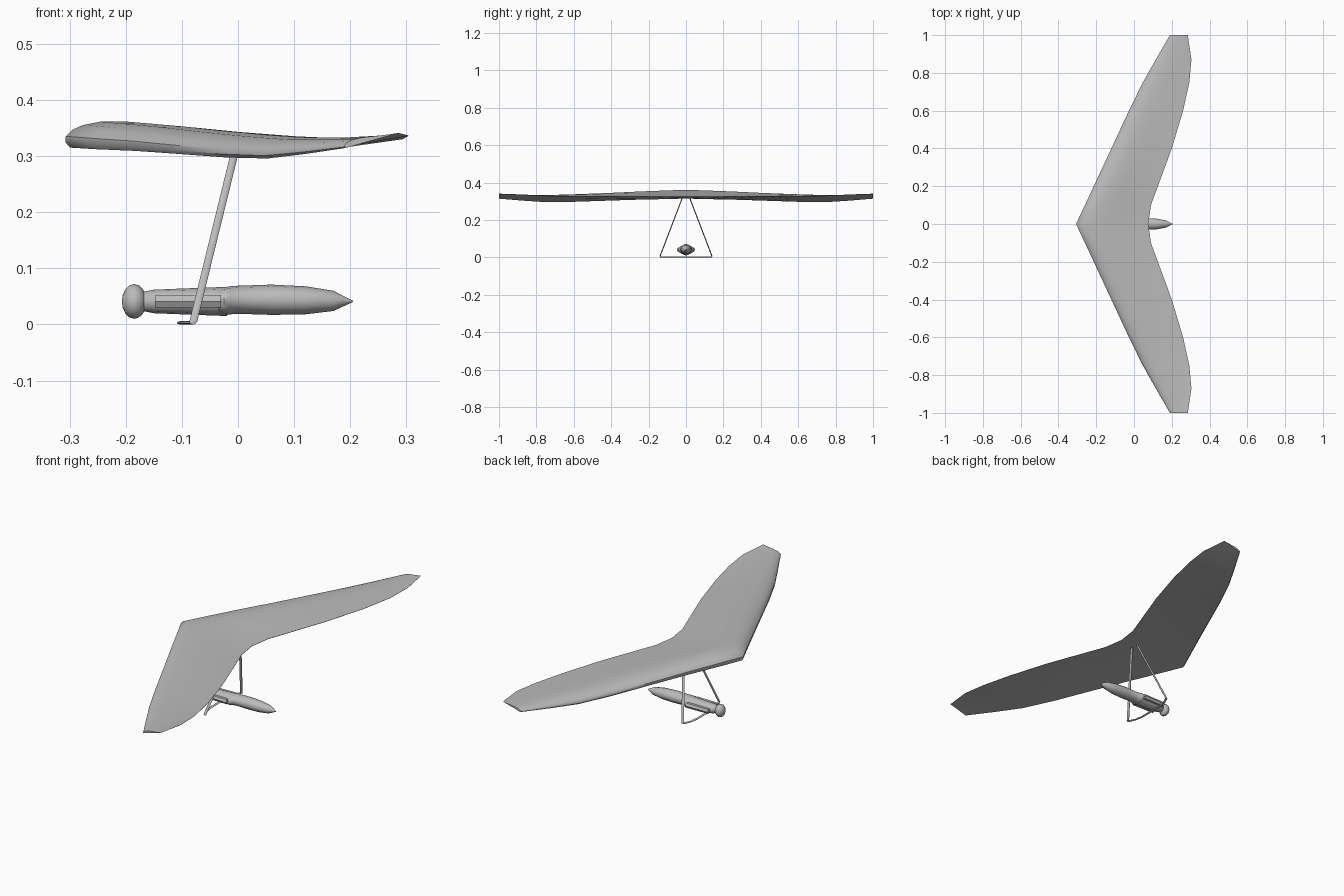
import bpy, bmesh
from math import sin, cos, pi, radians
from mathutils import Vector

if "Cube" in bpy.data.objects:
    bpy.data.objects.remove(bpy.data.objects["Cube"])

grey = bpy.data.materials.new("light_grey")
grey.use_nodes = True
grey.diffuse_color = (0.5, 0.5, 0.5, 1)
grey.node_tree.nodes["Principled BSDF"].inputs["Base Color"].default_value = (0.5, 0.5, 0.5, 1)


def loft(name, rings, angle=50):
    """Skin closed rings of equal length and cap both ends."""
    bm = bmesh.new()
    loops = [[bm.verts.new(p) for p in ring] for ring in rings]
    n = len(loops[0])
    for a, b in zip(loops, loops[1:]):
        for i in range(n):
            j = (i + 1) % n
            bm.faces.new((a[i], a[j], b[j], b[i]))
    bm.faces.new(loops[0])
    bm.faces.new(loops[-1])
    bmesh.ops.recalc_face_normals(bm, faces=bm.faces)
    mesh = bpy.data.meshes.new(name)
    bm.to_mesh(mesh)
    bm.free()
    obj = bpy.data.objects.new(name, mesh)
    bpy.context.collection.objects.link(obj)
    mesh.materials.append(grey)
    bpy.ops.object.select_all(action='DESELECT')
    obj.select_set(True)
    bpy.context.view_layer.objects.active = obj
    bpy.ops.object.shade_smooth_by_angle(angle=radians(angle))
    return obj


def body(name, stations, sides=12, y=0):
    """Elliptical sections along x: (x, z centre, half width, half height)."""
    return loft(name, [[(x, y + w * cos(2 * pi * i / sides), z + h * sin(2 * pi * i / sides))
                        for i in range(sides)] for x, z, w, h in stations])


def tube(name, path, u, v, sides=8):
    """Sweep an ellipse with half axes u and v along a path."""
    return loft(name, [[Vector(p) + u * cos(2 * pi * i / sides) + v * sin(2 * pi * i / sides)
                        for i in range(sides)] for p in path])


# Wing stations: span, leading x, trailing x, bottom z, trailing z, thickness
stations = [(0, -.307, .075, .315, .324, .045), (.1, -.26, .09, .312, .324, .044),
            (.25, -.19, .145, .309, .325, .040), (.4, -.12, .2, .304, .326, .036),
            (.6, -.027, .26, .297, .327, .033), (.75, .047, .293, .295, .330, .029),
            (.87, .115, .304, .303, .336, .021), (1, .19, .285, .314, .341, .011)]
# Section: chord fraction, height fraction over the flat underside
section = [(.02, 0), (0, .2), (0, .45), (.03, .7), (.08, .88), (.16, 1), (.28, .98),
           (.45, .75), (.65, .45), (.85, .18), (1, .03), (1, 0), (.5, 0)]


def wing_ring(s, side):
    y, lead, trail, low, end, thick = s
    return [(lead + c * (trail - lead), side * y, low + c * (end - low) + h * thick)
            for c, h in section]


loft("wing", [wing_ring(s, -1) for s in reversed(stations[1:])]
     + [wing_ring(s, 1) for s in stations], 40)

# Control frame
for side, label in ((1, "left"), (-1, "right")):
    tube(label + "_upright", [(-.08, side * .14, .004), (-.003, side * .02, .318)],
         Vector((.007, 0, 0)), Vector((0, .003, 0)))
bar = [(-.08, .14), (-.098, .1), (-.103, .06)]
bar += [(x, -y) for x, y in reversed(bar)]
tube("base_bar", [(x, y, .003) for x, y in bar], Vector((.006, 0, 0)), Vector((0, 0, .003)))

# Pilot
body("head", [(-.185 - .022 * cos(pi * t), .041, .027 * s, .031 * s)
              for t, s in ((k / 8, max(.03, sin(pi * k / 8))) for k in range(9))])
body("torso", [(-.175, .041, .014, .016), (-.16, .041, .017, .019), (-.15, .041, .026, .021),
               (-.1, .041, .03, .023), (-.02, .041, .032, .026)])
body("harness", [(-.036, .041, .036, .022), (-.025, .041, .044, .025), (-.014, .043, .038, .025),
                 (0, .044, .031, .025), (.06, .044, .031, .027), (.12, .043, .028, .025),
                 (.17, .042, .019, .018), (.205, .041, .001, .001)])
for side, label in ((1, "left"), (-1, "right")):
    body(label + "_arm", [(-.148, .041, .011, .012), (-.03, .041, .013, .013)], 6, side * .036)
